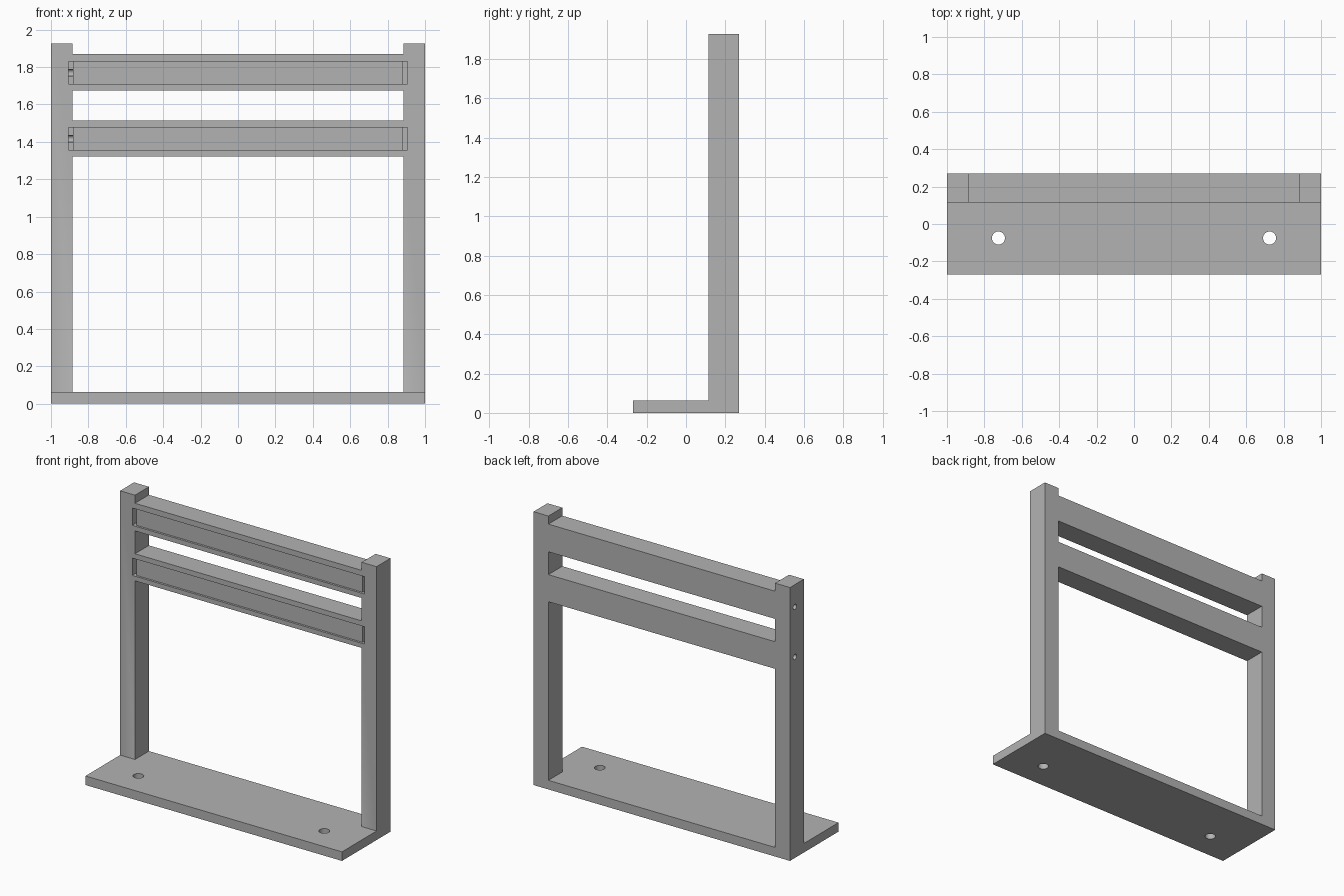
import bpy, bmesh, math

if "Cube" in bpy.data.objects:
    bpy.data.objects.remove(bpy.data.objects["Cube"])

grey = bpy.data.materials.new("mid grey")
grey.diffuse_color = (0.45, 0.45, 0.45, 1)
grey.use_nodes = True
grey.node_tree.nodes["Principled BSDF"].inputs["Base Color"].default_value = grey.diffuse_color

FRONT, BACK = 0.115, 0.27        # depth range of the upright frame
BASE_TOP, TOP = 0.064, 1.927
INNER = 0.884                    # inner face of the posts


def box(name, x0, x1, y0, y1, z0, z1):
    bpy.ops.mesh.primitive_cube_add(
        size=1, location=((x0 + x1) / 2, (y0 + y1) / 2, (z0 + z1) / 2))
    ob = bpy.context.object
    ob.name = name
    ob.scale = (x1 - x0, y1 - y0, z1 - z0)
    bpy.ops.object.transform_apply(location=False, rotation=False, scale=True)
    return ob


def rod(name, radius, length, location, rotation=(0, 0, 0)):
    bpy.ops.mesh.primitive_cylinder_add(
        vertices=32, radius=radius, depth=length, location=location, rotation=rotation)
    bpy.context.object.name = name
    return bpy.context.object


def cut(target, cutter):
    mod = target.modifiers.new("cut", 'BOOLEAN')
    mod.operation = 'DIFFERENCE'
    mod.solver = 'EXACT'
    mod.object = cutter
    bpy.context.view_layer.objects.active = target
    bpy.ops.object.modifier_apply(modifier=mod.name)
    bpy.data.objects.remove(cutter)


# L-shaped side profile, extruded along the width: base plate and upright slab
bm = bmesh.new()
profile = [(-0.27, 0), (BACK, 0), (BACK, TOP), (FRONT, TOP),
           (FRONT, BASE_TOP), (-0.27, BASE_TOP)]
face = bm.faces.new([bm.verts.new((-1, y, z)) for y, z in profile])
ext = bmesh.ops.extrude_face_region(bm, geom=[face])
bmesh.ops.translate(bm, vec=(2, 0, 0),
                    verts=[v for v in ext["geom"] if isinstance(v, bmesh.types.BMVert)])
bmesh.ops.recalc_face_normals(bm, faces=bm.faces)
mesh = bpy.data.meshes.new("stand_frame")
bm.to_mesh(mesh)
bm.free()
frame = bpy.data.objects.new("stand_frame", mesh)
bpy.context.collection.objects.link(frame)
mesh.materials.append(grey)

# openings that leave two posts and two rails
for z0, z1 in ((BASE_TOP, 1.323), (1.514, 1.675), (1.87, 2.1)):
    cut(frame, box("opening_cutter", -INNER, INNER, 0.05, 0.4, z0, z1))

for z in (1.417, 1.77):
    # shallow recess along the rail face
    cut(frame, box("recess_cutter", -0.895, 0.895, 0.05, FRONT + 0.015, z - 0.061, z + 0.061))
    # deeper pockets at both ends
    for s in (-1, 1):
        xs = sorted((s * 0.881, s * 0.905))
        cut(frame, box("pocket_cutter", *xs, 0.05, 0.21, z - 0.061, z + 0.061))
    # cable hole through the left post into the pocket
    cut(frame, rod("cable_hole_cutter", 0.019, 0.219, (-0.9905, 0.215, z), (0, math.pi / 2, 0)))

# screw holes in the base plate
for s in (-1, 1):
    cut(frame, rod("screw_hole_cutter", 0.035, 0.3, (s * 0.725, -0.075, 0.03)))

bpy.ops.object.select_all(action='DESELECT')
frame.select_set(True)
bpy.context.view_layer.objects.active = frame
bpy.ops.object.shade_smooth_by_angle(angle=math.radians(30))
